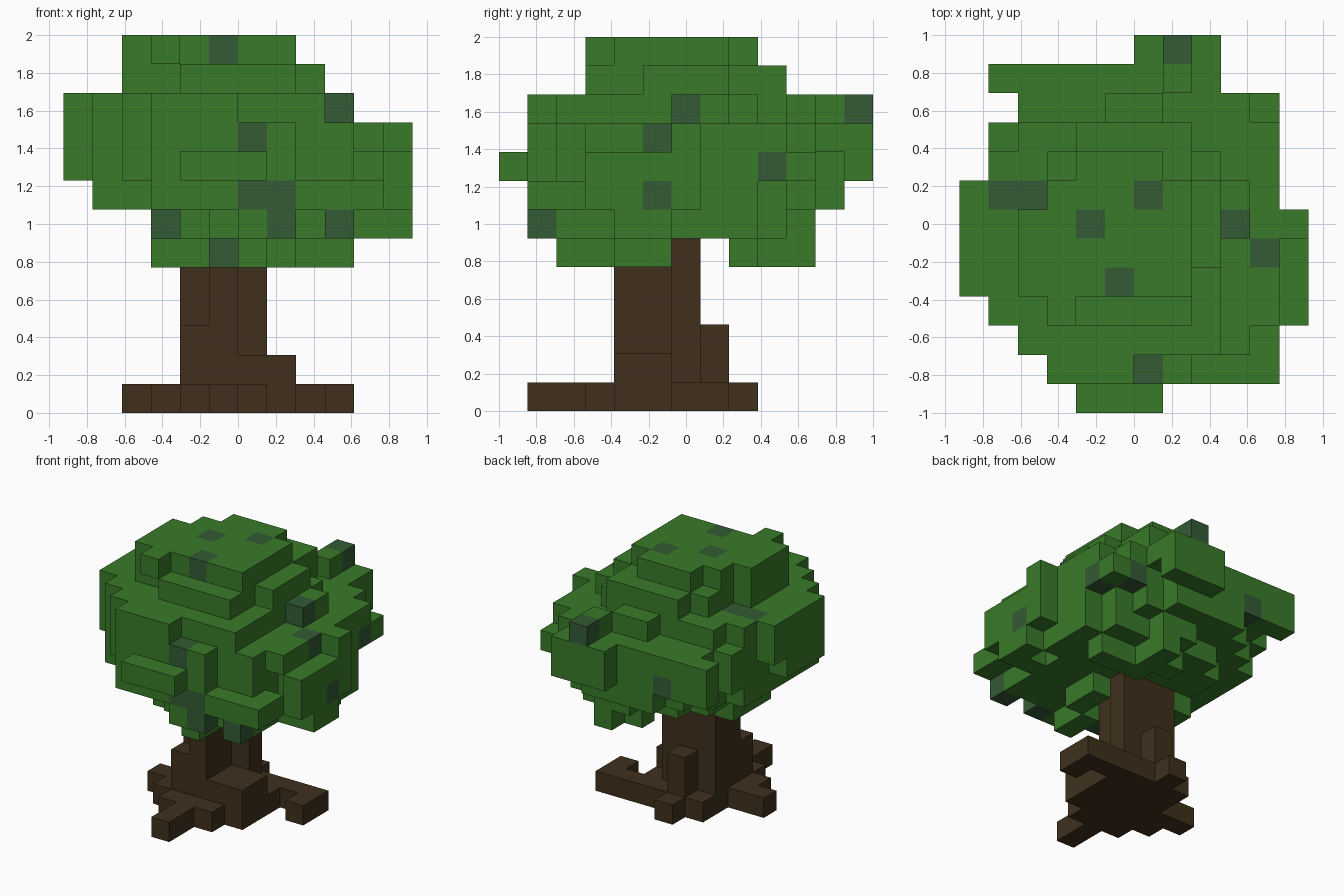
import bpy, bmesh, random
from mathutils import Vector
from itertools import product

random.seed(4)
if "Cube" in bpy.data.objects:
    bpy.data.objects.remove(bpy.data.objects["Cube"])

CELL = 2 / 13                      # edge of one block
ORIGIN = Vector((-6, -6.5, 0))     # corner of the block grid


def material(name, rgb):
    mat = bpy.data.materials.new(name)
    mat.use_nodes = True
    mat.diffuse_color = (*rgb, 1)
    bsdf = mat.node_tree.nodes["Principled BSDF"]
    bsdf.inputs["Base Color"].default_value = (*rgb, 1)
    bsdf.inputs["Roughness"].default_value = 1
    return mat


leaf_green = material("leaf green", (0.041, 0.195, 0.022))
shade_green = material("shaded leaf green", (0.033, 0.104, 0.035))
bark_brown = material("bark brown", (0.050, 0.030, 0.012))


def box(xs, ys, zs):
    """All grid cells in an inclusive range on each axis."""
    return set(product(*(range(a, b + 1) for a, b in (xs, ys, zs))))


def tier(level, xs, ys, power, rough):
    """One rounded, slightly ragged layer of leaf blocks."""
    cells = set()
    rx, ry = (xs[1] - xs[0] + 1) / 2, (ys[1] - ys[0] + 1) / 2
    for i, j, k in sorted(box(xs, ys, (level, level))):
        u = abs(i + 0.5 - xs[0] - rx) / rx
        v = abs(j + 0.5 - ys[0] - ry) / ry
        if u ** power + v ** power < 1 + random.uniform(-rough, rough):
            cells.add((i, j, k))
    return cells


def block_object(name, cells, mats, accents=()):
    """Mesh the exposed sides of a set of blocks."""
    bm = bmesh.new()
    for cell in sorted(cells):
        for axis, sign in product(range(3), (-1, 1)):
            step = [0, 0, 0]
            step[axis] = sign
            if tuple(c + s for c, s in zip(cell, step)) in cells:
                continue
            centre = Vector(cell) + Vector((0.5, 0.5, 0.5)) + Vector(step) / 2
            side, up = Vector(), Vector()
            side[(axis + 1) % 3] = 0.5 * sign
            up[(axis + 2) % 3] = 0.5
            corners = (-side - up, side - up, side + up, up - side)
            face = bm.faces.new([bm.verts.new((centre + c + ORIGIN) * CELL)
                                 for c in corners])
            face.material_index = int(cell in accents)
    bmesh.ops.remove_doubles(bm, verts=bm.verts, dist=0.001)
    mesh = bpy.data.meshes.new(name)
    bm.to_mesh(mesh)
    bm.free()
    for mat in mats:
        mesh.materials.append(mat)
    obj = bpy.data.objects.new(name, mesh)
    bpy.context.collection.objects.link(obj)
    return obj


# Trunk: uneven columns with a buttress on three sides
trunk = box((5, 5), (4, 6), (0, 5)) | box((4, 4), (5, 6), (0, 5))
trunk |= box((6, 6), (6, 6), (0, 5)) | box((4, 4), (4, 4), (0, 2))
trunk |= box((5, 5), (7, 7), (0, 2)) | box((6, 7), (4, 5), (0, 1))
# Roots
trunk |= box((4, 7), (4, 7), (0, 0)) | box((4, 6), (3, 3), (0, 0))
trunk |= box((5, 5), (1, 2), (0, 0)) | box((9, 9), (6, 7), (0, 0))
trunk |= box((2, 3), (5, 5), (0, 0)) | box((3, 3), (4, 4), (0, 0))
trunk |= box((5, 5), (8, 8), (0, 0)) | box((8, 8), (7, 7), (0, 0))
block_object("trunk", trunk, [bark_brown])

# Canopy tiers from the underside to the crown
leaves = set()
for level, xs, ys, power, rough in (
        (6, (3, 10), (1, 10), 1.8, 0.25),
        (7, (1, 10), (1, 11), 2.1, 0.2),
        (8, (1, 10), (1, 11), 2.6, 0.2),
        (9, (1, 10), (1, 11), 2.4, 0.2),
        (10, (1, 9), (1, 10), 2.1, 0.2),
        (11, (2, 8), (3, 9), 2.1, 0.2)):
    leaves |= tier(level, xs, ys, power, rough)

# Crown
for xs, ys in (((3, 7), (4, 7)), ((3, 3), (3, 3)), ((2, 2), (4, 6)),
               ((4, 6), (8, 8))):
    leaves |= box(xs, ys, (12, 12))

# Clumps hanging below the canopy
for xs, ys in (((6, 6), (2, 3)), ((5, 5), (3, 3)), ((7, 7), (4, 5)),
               ((3, 3), (4, 6)), ((4, 4), (4, 4)), ((8, 9), (8, 8)),
               ((7, 7), (8, 10)), ((6, 6), (9, 9))):
    leaves |= box(xs, ys, (5, 5))

# Hollows in the outline
leaves -= box((0, 2), (7, 9), (11, 11)) | box((9, 9), (0, 5), (10, 10))
leaves -= box((6, 6), (0, 1), (10, 10)) | box((10, 10), (5, 5), (10, 10))

# Sprigs that stick out of the canopy
for sprig in (
        ((11, 11), (3, 6), (7, 8)), ((11, 11), (4, 5), (6, 6)),
        ((11, 11), (6, 6), (9, 9)), ((0, 0), (4, 6), (8, 10)),
        ((0, 2), (7, 7), (9, 10)), ((4, 6), (0, 0), (8, 8)),
        ((6, 8), (12, 12), (8, 9)), ((7, 7), (11, 12), (10, 10)),
        ((1, 3), (11, 11), (8, 9)), ((2, 3), (10, 10), (8, 9)),
        ((9, 10), (1, 2), (7, 7)), ((9, 9), (1, 2), (6, 6)),
        ((9, 10), (9, 10), (8, 8)), ((3, 4), (1, 2), (8, 9)),
        ((2, 3), (2, 3), (8, 9)), ((1, 1), (3, 3), (8, 8)),
        ((1, 1), (9, 9), (8, 8)), ((9, 9), (6, 6), (10, 10)),
        ((3, 3), (5, 6), (6, 6)), ((6, 7), (10, 10), (6, 6)),
        ((10, 10), (5, 5), (9, 9)), ((6, 6), (1, 1), (9, 9)),
        ((6, 7), (1, 1), (7, 7)), ((7, 7), (1, 1), (6, 6)),
        ((1, 2), (8, 8), (9, 10))):
    leaves |= box(*sprig)
leaves -= trunk


def outermost(axis, sign, spots):
    """The outer leaf block on each given row, seen along one axis."""
    found = set()
    for spot in spots:
        row = [c for c in leaves if c[:axis] + c[axis + 1:] == spot]
        if row:
            found.add(max(row, key=lambda c: c[axis] * sign))
    return found


shaded = outermost(1, -1, [(9, 10), (6, 9), (6, 7), (7, 7), (7, 6),
                           (3, 6), (9, 6), (5, 5), (5, 12)])
shaded |= outermost(0, 1, [(6, 10), (5, 9), (9, 8), (5, 7)])
shaded |= outermost(2, 1, [(7, 12), (1, 7), (2, 7), (6, 7), (4, 6),
                           (9, 6), (10, 5), (5, 4), (6, 1)])
shaded |= outermost(1, 1, [(3, 8), (9, 8)])
block_object("canopy", leaves, [leaf_green, shade_green], shaded)
